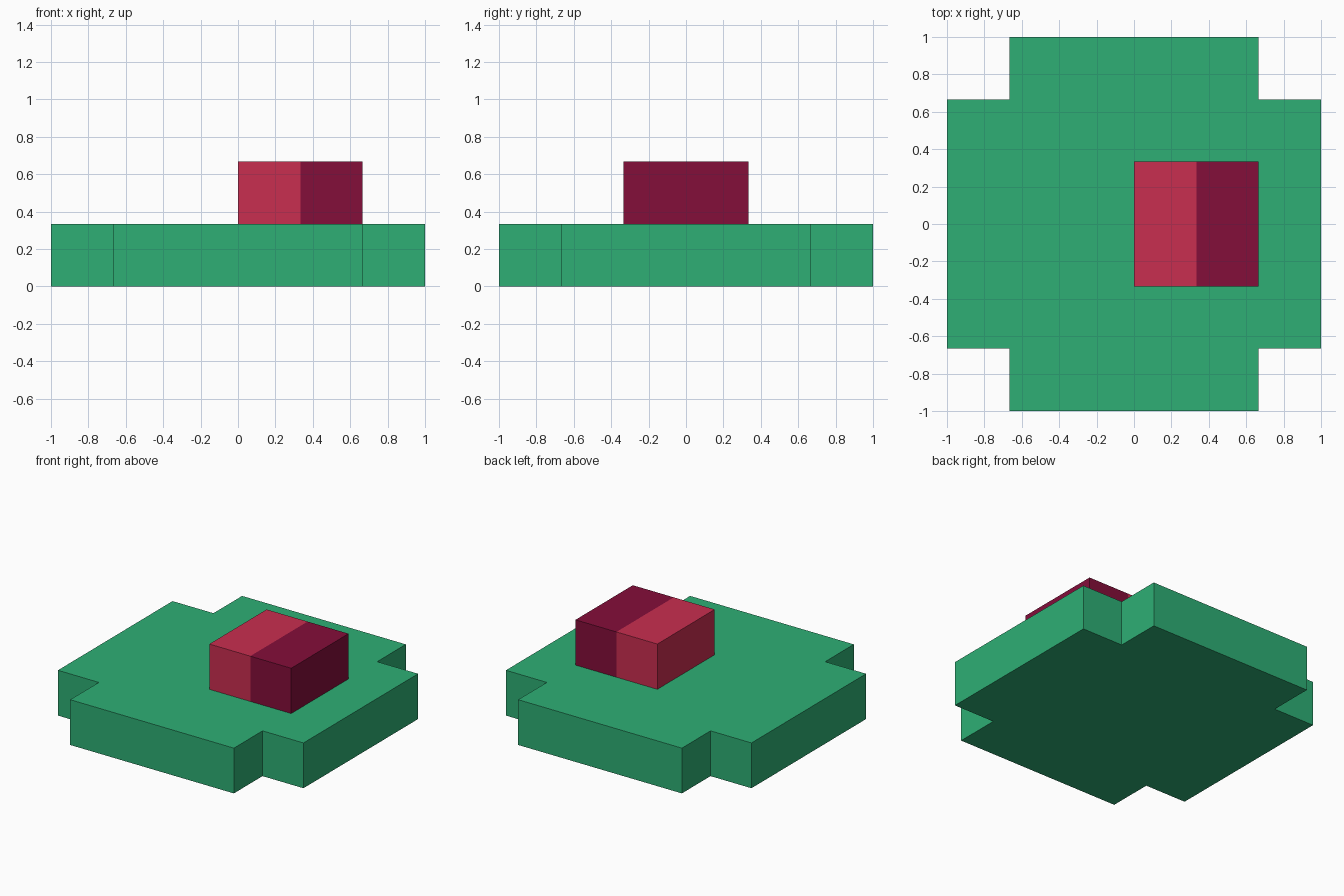
import bpy, bmesh

if "Cube" in bpy.data.objects:
    bpy.data.objects.remove(bpy.data.objects["Cube"])

U = 1 / 3  # grid unit of the model


def material(name, rgb):
    lin = [((c / 255 + 0.055) / 1.055) ** 2.4 for c in rgb]
    m = bpy.data.materials.new(name)
    m.diffuse_color = (*lin, 1)
    m.use_nodes = True
    m.node_tree.nodes["Principled BSDF"].inputs["Base Color"].default_value = m.diffuse_color
    return m


green = material("green", (46, 175, 117))
red = material("red", (201, 46, 80))
dark_red = material("dark red", (132, 14, 58))


def prism(name, outline, z0, z1, mats):
    """Extrude a counter-clockwise xy outline from z0 to z1."""
    bm = bmesh.new()
    face = bm.faces.new([bm.verts.new((x, y, z0)) for x, y in outline])
    ext = bmesh.ops.extrude_face_region(bm, geom=[face], use_keep_orig=True)
    top = [v for v in ext["geom"] if isinstance(v, bmesh.types.BMVert)]
    bmesh.ops.translate(bm, verts=top, vec=(0, 0, z1 - z0))
    # Split at mid x so each half can take its own colour
    if len(mats) > 1:
        mid = sum(p[0] for p in outline) / len(outline)
        bmesh.ops.bisect_plane(bm, geom=bm.verts[:] + bm.edges[:] + bm.faces[:],
                               plane_co=(mid, 0, 0), plane_no=(1, 0, 0))
        for f in bm.faces:
            f.material_index = int(f.calc_center_median().x > mid)
    bmesh.ops.recalc_face_normals(bm, faces=bm.faces[:])
    me = bpy.data.meshes.new(name)
    bm.to_mesh(me)
    bm.free()
    for m in mats:
        me.materials.append(m)
    ob = bpy.data.objects.new(name, me)
    bpy.context.collection.objects.link(ob)
    return ob


# Base slab: square with notched corners, one corner rotated four times
corner = [(1, 2 * U), (2 * U, 2 * U), (2 * U, 1)]
outline = []
for _ in range(4):
    outline += corner
    corner = [(-y, x) for x, y in corner]
prism("base_slab", outline, 0, U, [green])

# Two-tone block on the right half of the slab
prism("top_block", [(0, -U), (2 * U, -U), (2 * U, U), (0, U)], U, 2 * U, [red, dark_red])
